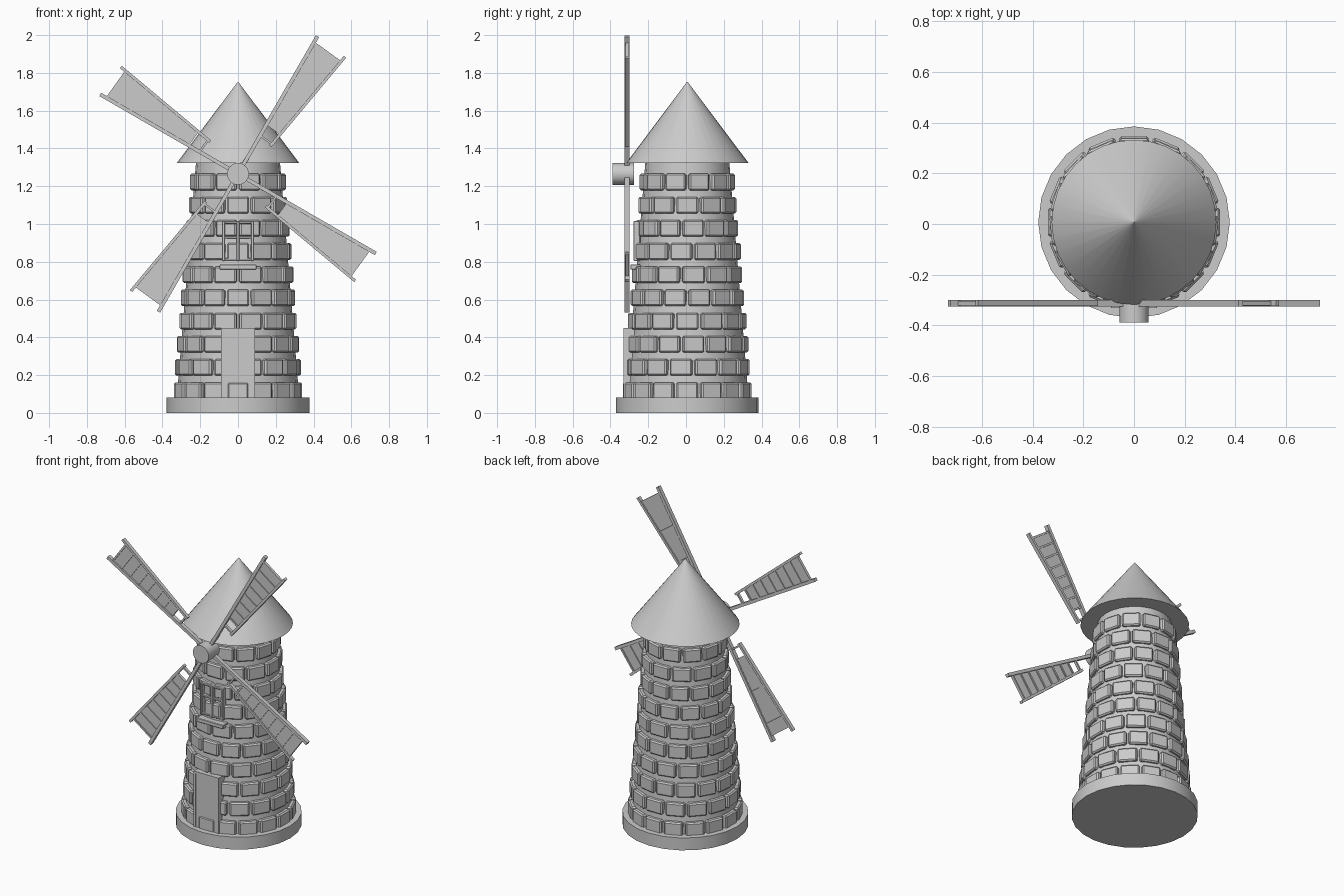
import bpy, bmesh, math
from mathutils import Matrix, Vector

if "Cube" in bpy.data.objects:
    bpy.data.objects.remove(bpy.data.objects["Cube"])

CY = 0.007          # tower axis y
HUB = Vector((0, -0.312, 1.265))


def finish(name, bm, smooth=None, bevel=0):
    bmesh.ops.recalc_face_normals(bm, faces=bm.faces)
    me = bpy.data.meshes.new(name)
    bm.to_mesh(me)
    bm.free()
    ob = bpy.data.objects.new(name, me)
    bpy.context.collection.objects.link(ob)
    if bevel:
        m = ob.modifiers.new("bevel", 'BEVEL')
        m.width, m.segments = bevel, 1
    if smooth:
        bpy.ops.object.select_all(action='DESELECT')
        ob.select_set(True)
        bpy.context.view_layer.objects.active = ob
        bpy.ops.object.shade_smooth_by_angle(angle=math.radians(smooth))
    return ob


def box(bm, center, size, rot=Matrix()):
    bmesh.ops.create_cube(bm, size=1, matrix=rot @ Matrix.Translation(center)
                          @ Matrix.Diagonal((*size, 1)))


def cone(name, r1, r2, z1, z2, n=24, smooth=40):
    bm = bmesh.new()
    bmesh.ops.create_cone(bm, cap_ends=True, segments=n, radius1=r1, radius2=r2,
                          depth=z2 - z1,
                          matrix=Matrix.Translation((0, CY, (z1 + z2) / 2)))
    return finish(name, bm, smooth)


# Base, tower wall, roof
cone("base", 0.378, 0.378, 0, 0.082)
cone("tower_wall", 0.325, 0.222, 0.07, 1.33)
cone("roof", 0.325, 0.002, 1.322, 1.752, 32)

# Courses of raised bricks, staggered
bm = bmesh.new()
for row in range(10):
    z = 0.118 + 0.1227 * row
    r = 0.340 - 0.0101 * row
    n = round(2 * math.pi * r / 0.135)
    for i in range(n):
        a = -math.pi / 2 + 2 * math.pi * (i + 0.5 * (row % 2)) / n
        rot = Matrix.Translation((0, CY, z)) @ Matrix.Rotation(a, 4, 'Z')
        box(bm, (r - 0.025, 0, 0), (0.05, 2 * math.pi * r / n - 0.02, 0.088), rot)
finish("bricks", bm, bevel=0.008)

# Door with a thin frame
bm = bmesh.new()
box(bm, (0, -0.29, 0.262), (0.16, 0.076, 0.36))
for s in (-1, 1):
    box(bm, (s * 0.085, -0.29, 0.265), (0.012, 0.084, 0.366))
box(bm, (0, -0.29, 0.443), (0.182, 0.084, 0.012))
finish("door", bm)

# Window frame, glazing bars and sill
bm = bmesh.new()
for x, w in ((-0.076, 0.016), (0, 0.018), (0.076, 0.016)):
    box(bm, (x, -0.26, 0.91), (w, 0.036, 0.21))
for z in (0.813, 0.93, 1.008):
    box(bm, (0, -0.258, z), (0.16, 0.032, 0.014))
box(bm, (0, -0.268, 0.772), (0.195, 0.054, 0.026))
finish("window", bm, bevel=0.003)

# Hub
bm = bmesh.new()
bmesh.ops.create_cone(bm, cap_ends=True, segments=24, radius1=0.058, radius2=0.058,
                      depth=0.113, matrix=Matrix.Translation((0, -0.332, HUB.z))
                      @ Matrix.Rotation(math.pi / 2, 4, 'X'))
finish("hub", bm, 40)


def bar(bm, p, q, width, depth, frame):
    """Bar between two points given as (along, across) the sail."""
    a, b = Vector((p[0], 0, -p[1])), Vector((q[0], 0, -q[1]))
    d = b - a
    rot = frame @ Matrix.Translation((a + b) / 2) @ Matrix.Rotation(-math.atan2(d.z, d.x), 4, 'Y')
    box(bm, (0, 0, 0), (d.length, depth, width), rot)


def rail(u):
    return 0.075 + (u - 0.215) * 0.174


# Four sails: stock, flaring outer rail, rungs, thin panel
for k in range(4):
    frame = Matrix.Translation(HUB) @ Matrix.Rotation(-math.radians(60 + 90 * k), 4, 'Y')
    bm = bmesh.new()
    bar(bm, (0.03, 0), (0.842, 0), 0.02, 0.026, frame)
    bar(bm, (0.213, rail(0.213)), (0.82, rail(0.82)), 0.016, 0.024, frame)
    for i in range(9):
        u = 0.235 + 0.071 * i
        u2 = u - 0.1 * rail(u)
        bar(bm, (u, 0), (u2, rail(u2)), 0.011, 0.018, frame)
    corners = []
    for u in (0.306, 0.803):
        u2 = u - 0.1 * rail(u)
        corners.append([(u, 0), (u2, rail(u2))])
    loop = corners[0] + corners[1][::-1]
    front, back = ([bm.verts.new(frame @ Vector((u, y, -v))) for u, v in loop]
                   for y in (-0.003, 0.003))
    bm.faces.new(front)
    bm.faces.new(back[::-1])
    for i in range(4):
        j = (i + 1) % 4
        bm.faces.new((front[j], front[i], back[i], back[j]))
    finish(f"sail_{k + 1}", bm)
